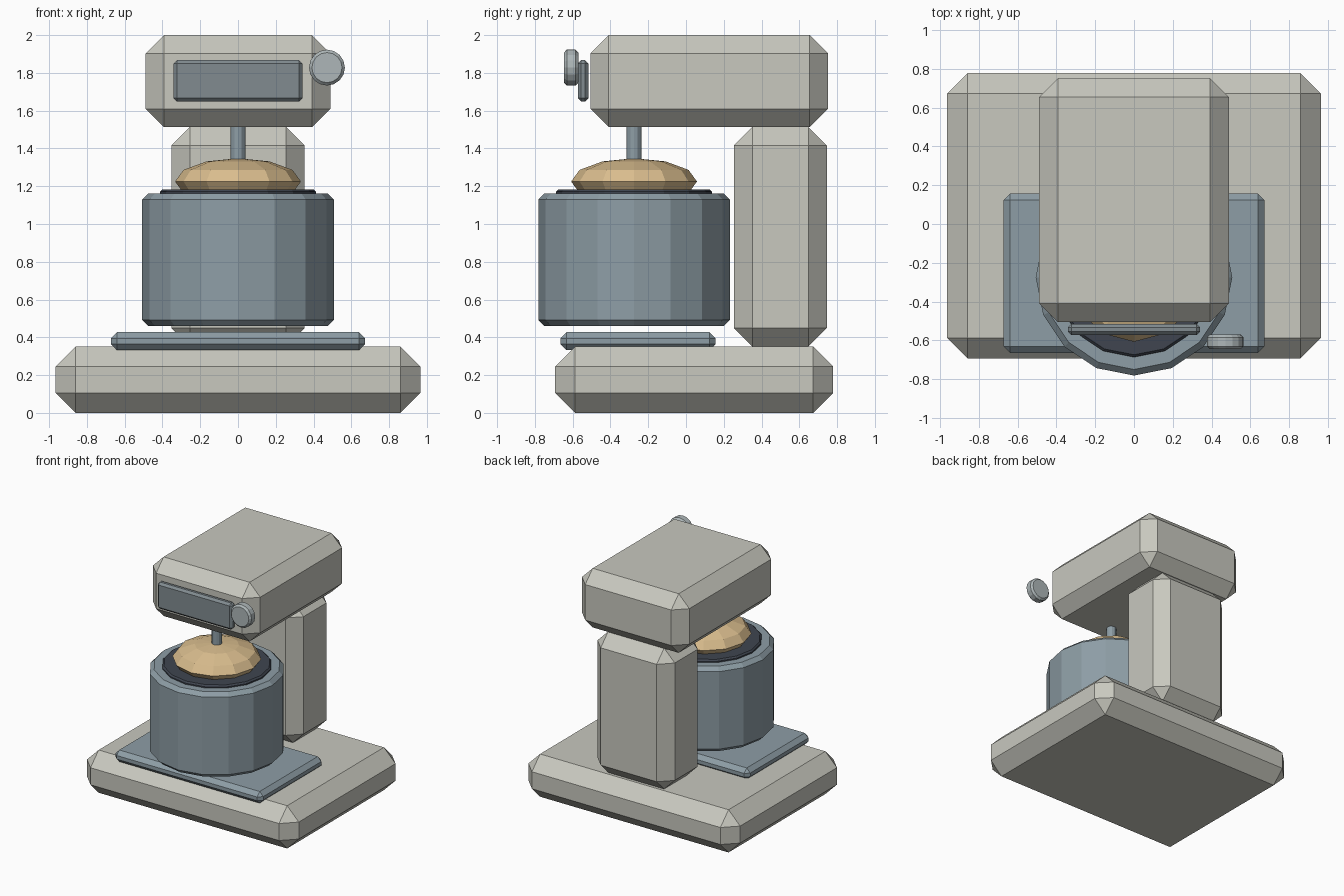
import bpy, bmesh, math
from mathutils import Matrix, Vector

if "Cube" in bpy.data.objects:
    bpy.data.objects.remove(bpy.data.objects["Cube"])


def material(name, rgb):
    m = bpy.data.materials.new(name)
    m.diffuse_color = (*rgb, 1)
    m.use_nodes = True
    m.node_tree.nodes["Principled BSDF"].inputs["Base Color"].default_value = m.diffuse_color
    return m


CREAM = material("cream", (0.58, 0.58, 0.52))
STEEL = material("steel", (0.27, 0.34, 0.38))
SLATE = material("slate", (0.22, 0.26, 0.28))
DARK = material("dark", (0.05, 0.06, 0.08))
DOUGH = material("dough", (0.70, 0.51, 0.27))
PALE = material("pale", (0.42, 0.47, 0.48))


def finish(bm, name, mat, bevel=0):
    me = bpy.data.meshes.new(name)
    bm.to_mesh(me)
    bm.free()
    ob = bpy.data.objects.new(name, me)
    bpy.context.collection.objects.link(ob)
    me.materials.append(mat)
    if bevel:
        mod = ob.modifiers.new("chamfer", "BEVEL")
        mod.width = bevel
        mod.segments = 1
        mod.limit_method = "ANGLE"
        mod.angle_limit = math.radians(50)
    return ob


def box(name, lo, hi, bevel, mat):
    lo, hi = Vector(lo), Vector(hi)
    bm = bmesh.new()
    bmesh.ops.create_cube(bm, size=1, matrix=Matrix.Translation((lo + hi) / 2)
                          @ Matrix.Diagonal((*(hi - lo), 1)))
    return finish(bm, name, mat, bevel)


def cylinder(name, center, r, depth, sides, bevel, mat, tilt=0):
    bm = bmesh.new()
    bmesh.ops.create_cone(bm, cap_ends=True, segments=sides, radius1=r, radius2=r,
                          depth=depth, matrix=Matrix.Translation(center)
                          @ Matrix.Rotation(tilt, 4, "X"))
    return finish(bm, name, mat, bevel)


# Chamfered body: base, column and overhanging head
box("base", (-0.965, -0.693, 0), (0.965, 0.779, 0.352), 0.106, CREAM)
box("column", (-0.352, 0.254, 0.352), (0.352, 0.746, 1.513), 0.097, CREAM)
box("head", (-0.489, -0.506, 1.513), (0.489, 0.752, 2.0), 0.097, CREAM)

# Tray under the bowl and control panel on the head
box("tray", (-0.673, -0.665, 0.332), (0.673, 0.157, 0.428), 0.033, STEEL)
box("control_panel", (-0.341, -0.573, 1.648), (0.341, -0.516, 1.867), 0.018, SLATE)

# Control knob facing the front
cylinder("knob", (0.471, -0.608, 1.828), 0.095, 0.076, 16, 0.015, PALE, math.pi / 2)

# Bowl with dark inset, and the mixing shaft
Y = -0.275
cylinder("bowl", (0, Y, 0.811), 0.507, 0.70, 16, 0.031, STEEL)
cylinder("bowl_inset", (0, Y, 1.162), 0.412, 0.042, 16, 0.012, DARK)
cylinder("mixing_shaft", (0, Y, 1.42), 0.039, 0.22, 12, 0, STEEL)

# Faceted mound of dough
bm = bmesh.new()
bmesh.ops.create_uvsphere(bm, u_segments=12, v_segments=6, radius=1,
                          matrix=Matrix.Translation((0, Y, 1.225))
                          @ Matrix.Diagonal((0.333, 0.333, 0.123, 1)))
finish(bm, "dough", DOUGH)
